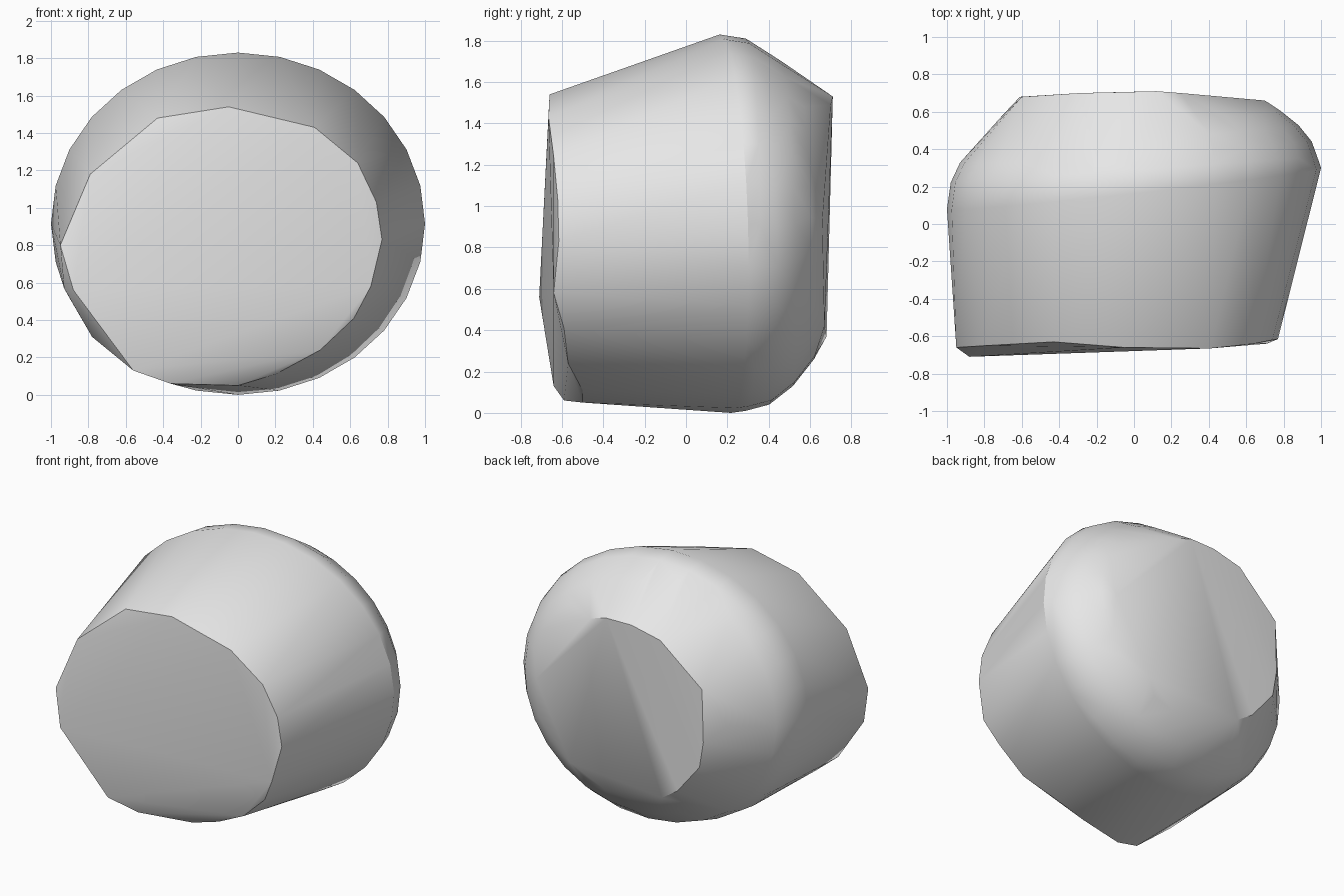
import bpy
import bmesh
from math import sin, cos, tau, radians

default_cube = bpy.data.objects.get("Cube")
if default_cube:
    bpy.data.objects.remove(default_cube, do_unlink=True)

SEGMENTS = 28


def make_material(name, colour):
    """Create a flat material with matching viewport and render colour."""
    material = bpy.data.materials.new(name)
    material.use_nodes = True
    material.diffuse_color = colour
    shader = material.node_tree.nodes["Principled BSDF"]
    shader.inputs["Base Color"].default_value = colour
    return material


def tilted_ring(centre_x, centre_z, radius_x, radius_z, depth, lean_x, lean_z):
    """Return an elliptical section whose depth leans sideways and upwards."""
    points = []
    for index in range(SEGMENTS):
        angle = tau * index / SEGMENTS
        across = radius_x * cos(angle)
        height = radius_z * sin(angle)
        y = depth + lean_x * across + lean_z * height
        points.append((centre_x + across, y, centre_z + height))
    return points


def make_hull(name, points, material):
    """Wrap a tight faceted skin around the section points."""
    bm = bmesh.new()
    for point in points:
        bm.verts.new(point)
    result = bmesh.ops.convex_hull(bm, input=bm.verts[:])
    inside = set(result["geom_interior"]) | set(result["geom_unused"])
    loose = [item for item in inside if isinstance(item, bmesh.types.BMVert)]
    bmesh.ops.delete(bm, geom=loose, context="VERTS")
    bmesh.ops.recalc_face_normals(bm, faces=bm.faces[:])
    mesh = bpy.data.meshes.new(name)
    bm.to_mesh(mesh)
    bm.free()
    mesh.materials.append(material)
    body = bpy.data.objects.new(name, mesh)
    bpy.context.collection.objects.link(body)
    return body


# Irregular cut at the front, clockwise from the top
front_cut = [
    (-.05, -.66, 1.54), (.41, -.665, 1.43), (.64, -.64, 1.24),
    (.74, -.62, 1.03), (.77, -.615, .83), (.71, -.64, .58),
    (.62, -.59, .41), (.44, -.57, .24), (-.36, -.59, .06),
    (-.56, -.64, .13), (-.88, -.71, .56), (-.95, -.66, .8),
    (-.79, -.65, 1.18), (-.43, -.63, 1.48),
]

# Chipped corners beneath the front cut
front_chips = [(0, -.5, .05), (.2, -.5, .11), (-.78, -.57, .31), (-.93, -.64, .57)]

# Widest sections, then the rounded shoulder towards the back
shoulder = (
    tilted_ring(0, .915, 1, .915, .19, .11, -.03)
    + tilted_ring(0, .91, .98, .9, .29, .07, 0)
    + tilted_ring(.01, .9, .94, .86, .385, .06, -.02)
    + tilted_ring(.04, .915, .84, .785, .49, .045, -.035)
    + tilted_ring(.03, .945, .75, .685, .585, .03, -.05)
)

# Smaller cut at the back
back_cut = [
    (.25, .7, 1.49), (.12, .71, 1.53), (-.07, .705, 1.53),
    (-.29, .7, 1.48), (-.6, .68, 1.21), (-.61, .68, .84),
    (-.58, .68, .66), (-.41, .68, .45), (-.29, .68, .37),
    (.43, .67, .42), (.7, .66, .93),
]

stone_grey = make_material("stone grey", (.8, .8, .8, 1))
body = make_hull("stone_body", front_cut + front_chips + shoulder + back_cut, stone_grey)

# Soft rounded sides with crisp edges around the cuts
bpy.ops.object.select_all(action="DESELECT")
body.select_set(True)
bpy.context.view_layer.objects.active = body
bpy.ops.object.shade_smooth_by_angle(angle=radians(30))
